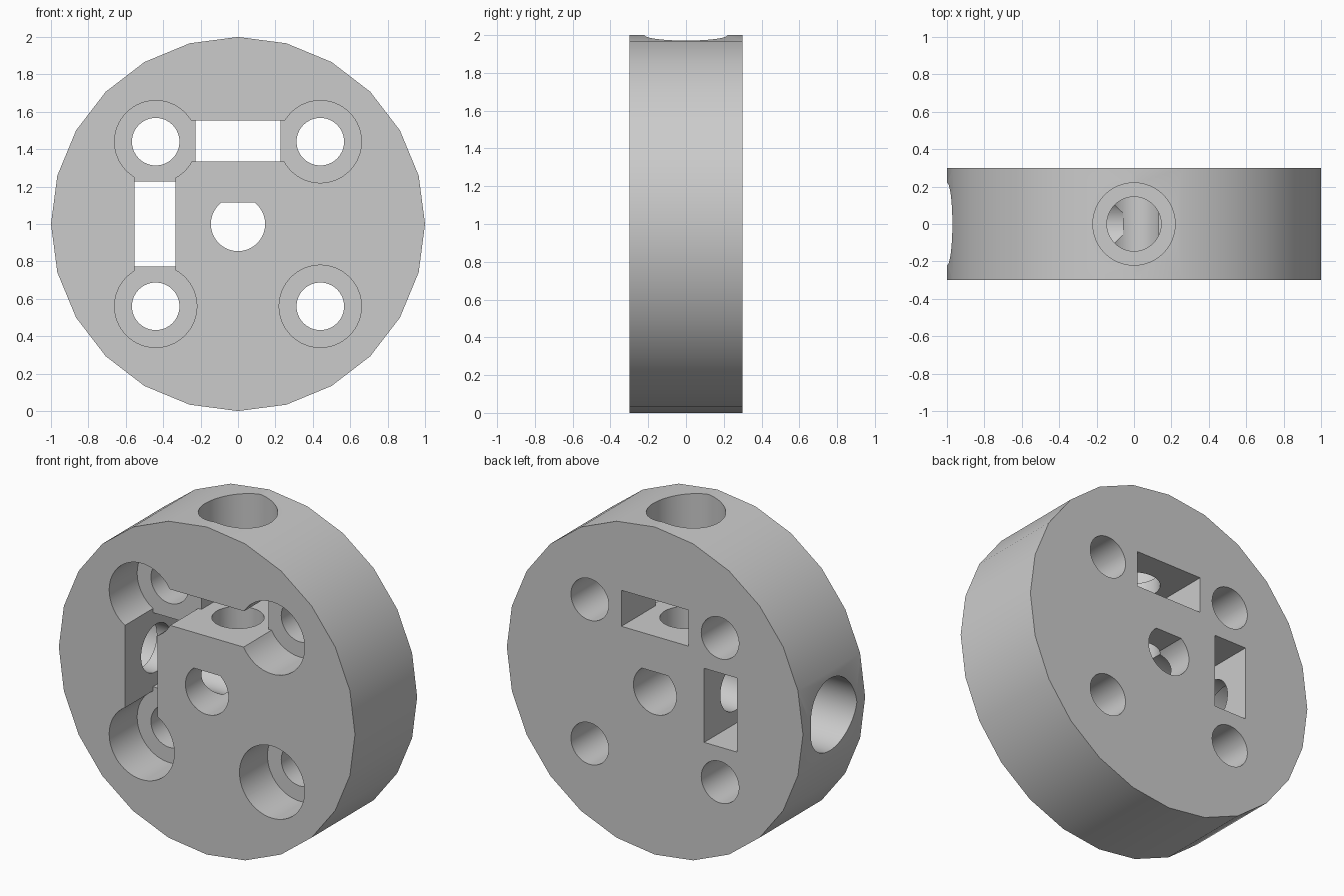
import bpy, bmesh, math
from mathutils import Matrix, Vector

old = bpy.data.objects.get("Cube")
if old:
    bpy.data.objects.remove(old, do_unlink=True)

HALF = 0.30      # half thickness of the disc
CENTRE = 1.0     # height of the disc axis
BOLT = 0.44      # offset of the bolt holes from the axis
HEAD = 0.22      # head recess radius
BORE = 0.145     # shaft and set screw radius
FLOOR = -0.03    # y of the recess floors
OVER = HALF + 0.1

grey = bpy.data.materials.new("grey")
grey.use_nodes = True
grey.diffuse_color = (0.6, 0.6, 0.6, 1)
grey.node_tree.nodes["Principled BSDF"].inputs["Base Color"].default_value = grey.diffuse_color


def circle(x, z, r, sides=64):
    return [(x + r * math.sin(math.tau * i / sides), z + r * math.cos(math.tau * i / sides))
            for i in range(sides)]


def rect(x0, x1, z0, z1):
    return [(x0, z0), (x1, z0), (x1, z1), (x0, z1)]


def prism(name, outline, y0, y1, turn=None):
    """Extrude an outline in x and z along y, then turn it and lift it to the axis."""
    bm = bmesh.new()
    face = bm.faces.new([bm.verts.new((x, y0, z)) for x, z in outline])
    new = bmesh.ops.extrude_face_region(bm, geom=[face])["geom"]
    bmesh.ops.translate(bm, vec=(0, y1 - y0, 0),
                        verts=[v for v in new if isinstance(v, bmesh.types.BMVert)])
    bmesh.ops.recalc_face_normals(bm, faces=bm.faces)
    if turn:
        bm.transform(turn)
    bm.transform(Matrix.Translation((0, 0, CENTRE)))
    mesh = bpy.data.meshes.new(name)
    bm.to_mesh(mesh)
    bm.free()
    mesh.materials.append(grey)
    obj = bpy.data.objects.new(name, mesh)
    bpy.context.collection.objects.link(obj)
    return obj


# Disc body
disc = prism("hub_disc", circle(0, 0, 1, 24), -HALF, HALF)
cutters = []


def cut(*args):
    cutters.append(prism(*args))


# Bolt holes with head recesses in the front
for sx in (-1, 1):
    for sz in (-1, 1):
        cut("bolt_recess", circle(sx * BOLT, sz * BOLT, HEAD), -OVER, FLOOR)
        cut("bolt_hole", circle(sx * BOLT, sz * BOLT, 0.127), -OVER, OVER)

# Nut slots through the disc, joined to the recesses at the front
for upright in (False, True):
    for name, length, back in (("nut_slot", 0.226, OVER), ("slot_link", 0.32, FLOOR)):
        if upright:
            outline = rect(-BOLT - 0.113, -BOLT + 0.107, -length, length)
        else:
            outline = rect(-length, length, BOLT - 0.107, BOLT + 0.113)
        cut(name, outline, -OVER, back)

# Shaft bore with a flat on top
flat = [(x, min(z, 0.115)) for x, z in circle(0, 0, BORE)]
edge = math.sqrt(BORE ** 2 - 0.115 ** 2)
flat = [p for p in flat if p[1] < 0.115] + [(-edge, 0.115), (edge, 0.115)]
flat.sort(key=lambda p: math.atan2(p[1], p[0]))
cut("shaft_bore", flat, -OVER, OVER)

# Radial set screw holes, one from the top and one from the side
to_top = Matrix.Rotation(math.radians(90), 4, "X")
to_side = Matrix.Rotation(math.radians(90), 4, "Z")
for turn in (to_top, to_side):
    cut("screw_hole", circle(0, 0, BORE), 0.06, 1.1, turn)
    cut("screw_recess", circle(0, 0, HEAD), 0.65, 1.1, turn)

# Carve the disc
bpy.context.view_layer.objects.active = disc
for tool in cutters:
    mod = disc.modifiers.new(tool.name, "BOOLEAN")
    mod.operation = "DIFFERENCE"
    mod.solver = "EXACT"
    mod.object = tool
    bpy.ops.object.modifier_apply(modifier=mod.name)
    bpy.data.objects.remove(tool, do_unlink=True)

bpy.ops.object.select_all(action="DESELECT")
disc.select_set(True)
bpy.ops.object.shade_smooth_by_angle(angle=math.radians(30))
